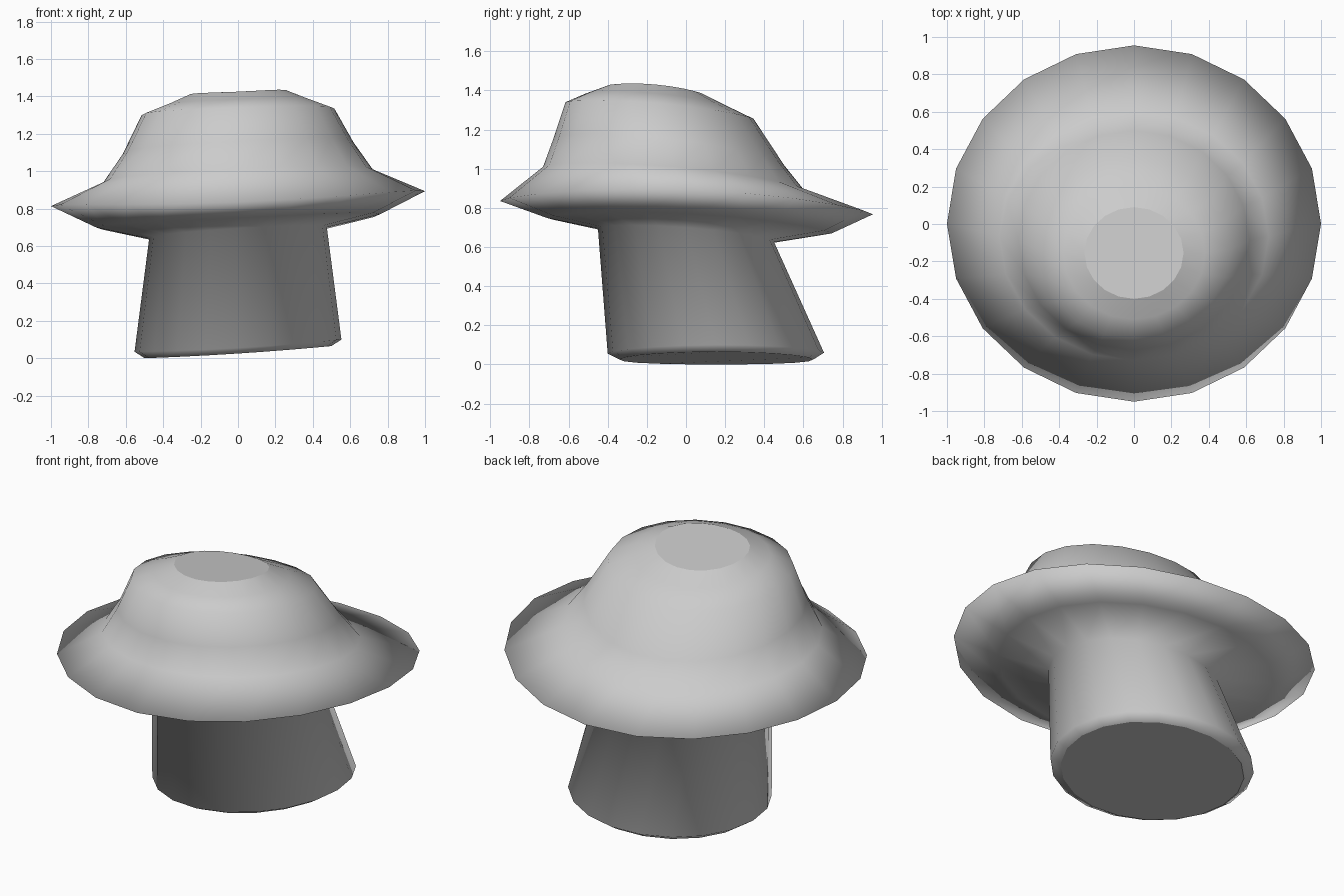
import bpy, bmesh, math

if "Cube" in bpy.data.objects:
    bpy.data.objects.remove(bpy.data.objects["Cube"])

SIDES = 20

# Each ring: half width x, y front, y back, z left, z right, z front, z back
RINGS = [
    (0.50, -0.34, 0.65, 0.00, 0.065, 0.025, 0.025),   # foot
    (0.553, -0.40, 0.705, 0.035, 0.10, 0.055, 0.06),
    (0.475, -0.45, 0.45, 0.64, 0.70, 0.695, 0.625),   # neck
    (0.76, -0.715, 0.745, 0.70, 0.77, 0.75, 0.67),    # under the brim
    (1.00, -0.95, 0.955, 0.813, 0.893, 0.835, 0.767), # brim edge
    (0.72, -0.73, 0.60, 0.94, 1.01, 1.01, 0.895),     # base of dome
    (0.617, -0.675, 0.50, 1.09, 1.155, 1.16, 1.02),
    (0.515, -0.615, 0.345, 1.30, 1.335, 1.34, 1.255), # shoulder
    (0.38, -0.51, 0.20, 1.355, 1.385, 1.385, 1.325),
    (0.265, -0.40, 0.09, 1.407, 1.43, 1.425, 1.38),   # crown
]


def add_ring(bm, rx, yf, yb, zl, zr, zf, zb):
    """Tilted, slightly saddle-shaped ring through its four extremes."""
    mx, my = (zl + zr) / 2, (zf + zb) / 2
    verts = []
    for i in range(SIDES):
        a = 2 * math.pi * i / SIDES
        c, s = math.cos(a), math.sin(a)
        z = (mx * c * c + my * s * s
             + (zr - zl) / 2 * c + (zb - zf) / 2 * s)
        verts.append(bm.verts.new((rx * c, (yf + yb) / 2 + (yb - yf) / 2 * s, z)))
    return verts


# Mushroom body: loft the rings together
bm = bmesh.new()
rings = [add_ring(bm, *r) for r in RINGS]
for lower, upper in zip(rings, rings[1:]):
    for i in range(SIDES):
        j = (i + 1) % SIDES
        bm.faces.new((lower[i], lower[j], upper[j], upper[i])).smooth = True

# Flat caps at foot and crown, with crisp borders
for cap in (bm.faces.new(rings[0][::-1]), bm.faces.new(rings[-1])):
    cap.smooth = False
    for e in cap.edges:
        e.smooth = False

mesh = bpy.data.meshes.new("mushroom")
bm.to_mesh(mesh)
bm.free()
obj = bpy.data.objects.new("mushroom", mesh)
bpy.context.collection.objects.link(obj)
